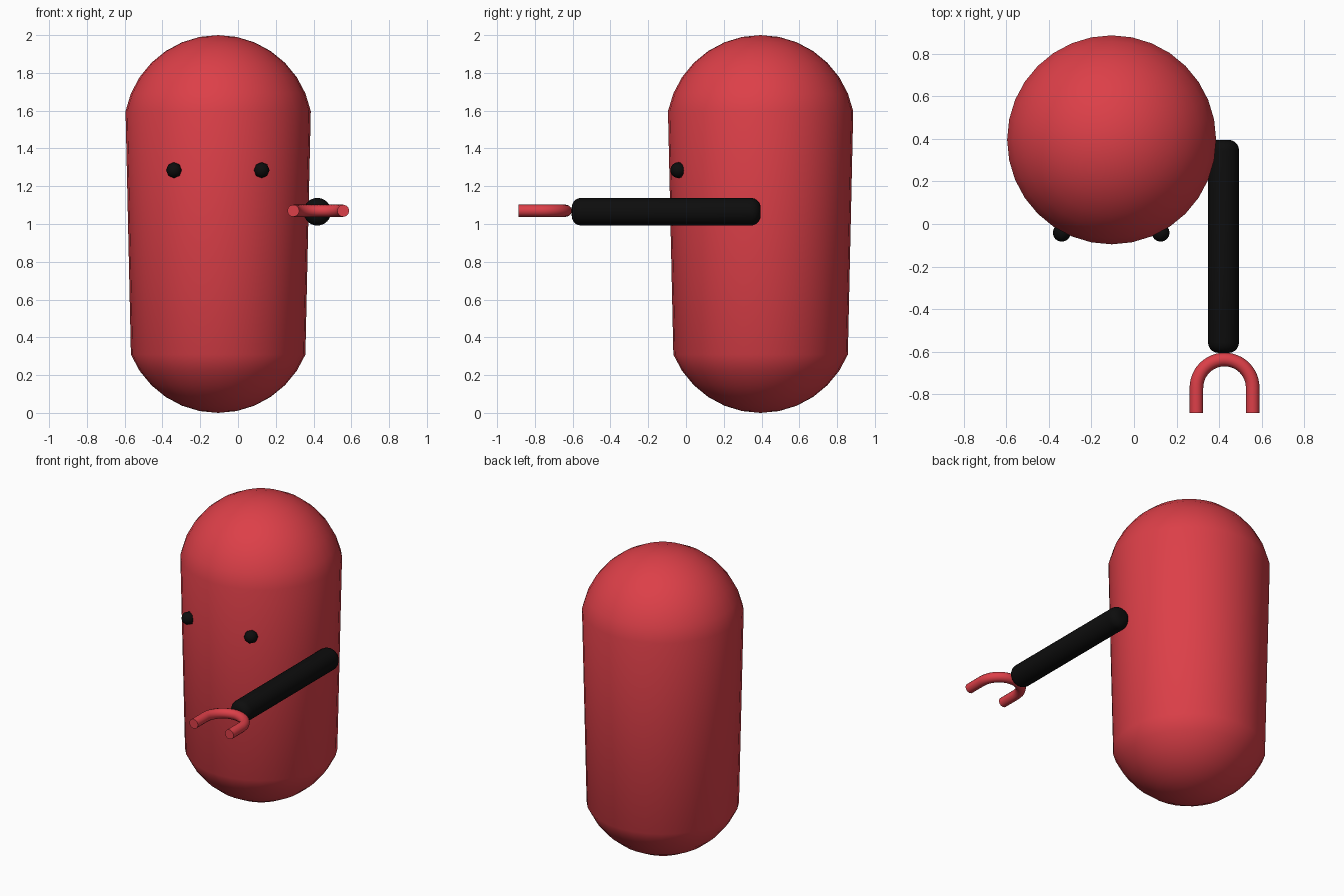
import bpy
import math

if "Cube" in bpy.data.objects:
    bpy.data.objects.remove(bpy.data.objects["Cube"])


def material(name, rgb):
    m = bpy.data.materials.new(name)
    m.diffuse_color = (*rgb, 1)
    m.use_nodes = True
    m.node_tree.nodes["Principled BSDF"].inputs["Base Color"].default_value = m.diffuse_color
    return m


red = material("red", (0.72, 0.05, 0.065))
black = material("black", (0.004, 0.004, 0.004))


def finish(name, mat):
    ob = bpy.context.object
    ob.name = name
    ob.data.materials.append(mat)
    return ob


# Body: sphere cut into two caps, pulled apart along z
bpy.ops.mesh.primitive_uv_sphere_add(segments=32, ring_count=16, radius=0.5,
                                     location=(-0.105, 0.395, 1.0))
body = finish("body", red)
bm_limit = 0.15
import bmesh
bm = bmesh.new()
bm.from_mesh(body.data)
# remove the rings between the two caps so the wall is one straight taper
middle = [e for e in bm.edges
          if all(-bm_limit < v.co.z < 0.05 for v in e.verts)
          and abs(e.verts[0].co.z - e.verts[1].co.z) < 1e-4]
bmesh.ops.dissolve_edges(bm, edges=middle, use_verts=True)
for v in bm.verts:
    v.co.z += 0.5 if v.co.z > 0 else -0.5
bm.to_mesh(body.data)
bm.free()
bpy.ops.object.shade_smooth()

# Eyes
for side, label in ((-1, "left_eye"), (1, "right_eye")):
    bpy.ops.mesh.primitive_uv_sphere_add(
        segments=8, ring_count=8, radius=0.042,
        location=(-0.107 + side * 0.232, -0.041, 1.285),
        rotation=(math.pi / 2, 0, 0))
    finish(label, black)
    bpy.ops.object.shade_smooth()

# Arm: rounded rod reaching forward
bpy.ops.mesh.primitive_cylinder_add(vertices=32, radius=0.073, depth=1.0,
                                    location=(0.42, -0.105, 1.065),
                                    rotation=(math.pi / 2, 0, 0))
arm = finish("arm", black)
bevel = arm.modifiers.new("rounded ends", 'BEVEL')
bevel.width = 0.05
bevel.segments = 5
bevel.limit_method = 'ANGLE'
bpy.ops.object.modifier_apply(modifier=bevel.name)
bpy.ops.object.shade_smooth()

# Claw: U-shaped tube at the end of the arm
cx, cy, cz, r, tip = 0.425, -0.768, 1.07, 0.132, -0.887
path = [(cx + r, tip)]
path += [(cx + r * math.cos(math.pi * i / 24), cy + r * math.sin(math.pi * i / 24))
         for i in range(25)]
path.append((cx - r, tip))
curve = bpy.data.curves.new("claw", 'CURVE')
curve.dimensions = '3D'
curve.bevel_depth = 0.032
curve.bevel_resolution = 4
curve.use_fill_caps = True
spline = curve.splines.new('POLY')
spline.points.add(len(path) - 1)
for p, (x, y) in zip(spline.points, path):
    p.co = (x, y, cz, 1)
claw = bpy.data.objects.new("claw", curve)
bpy.context.collection.objects.link(claw)
bpy.ops.object.select_all(action='DESELECT')
claw.select_set(True)
bpy.context.view_layer.objects.active = claw
bpy.ops.object.convert(target='MESH')
finish("claw", red)
bpy.ops.object.shade_smooth_by_angle(angle=math.radians(40))
